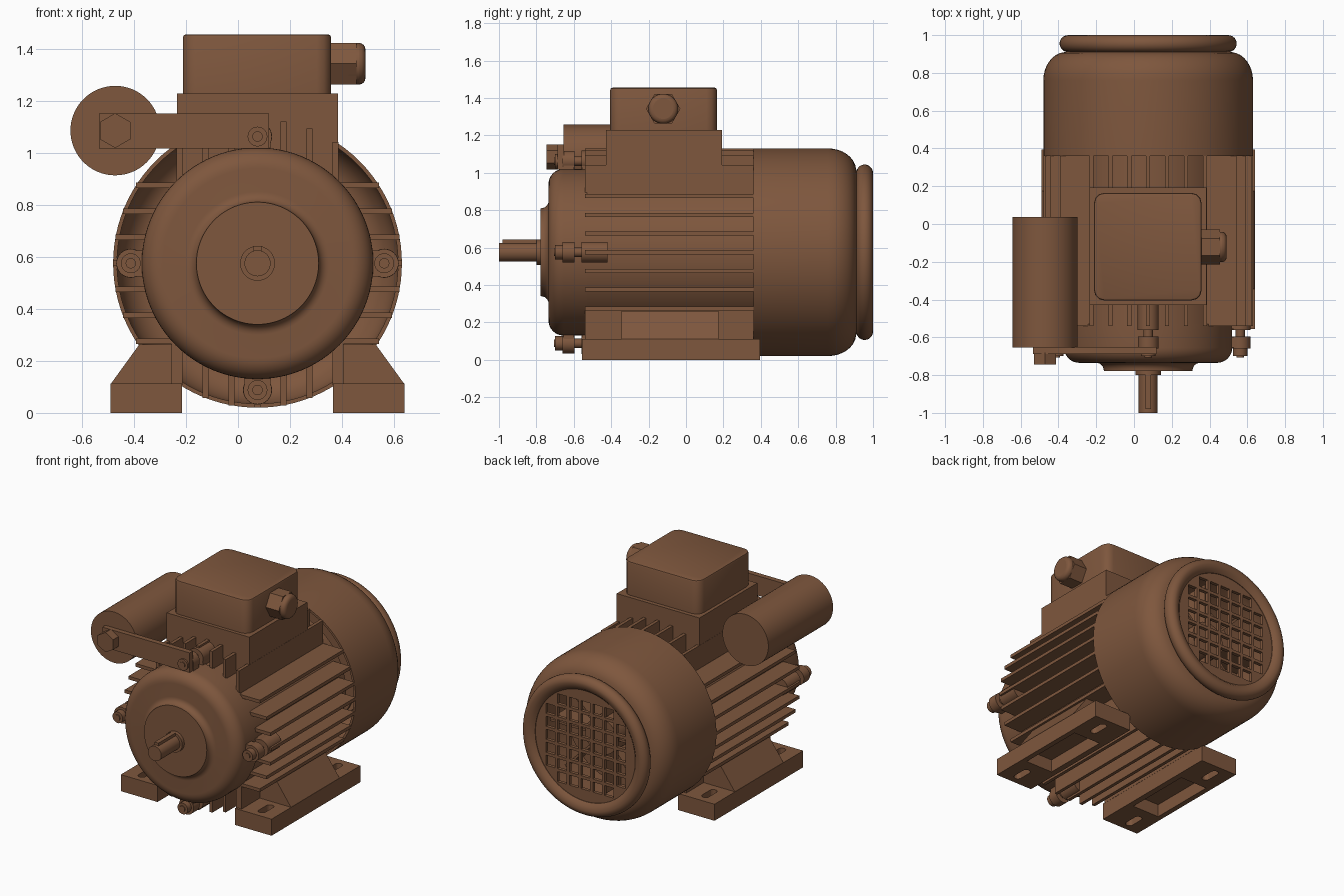
import bpy, bmesh, math
from math import sin, cos, pi, radians

if "Cube" in bpy.data.objects:
    bpy.data.objects.remove(bpy.data.objects["Cube"])

CX, CZ = 0.075, 0.575          # motor axis
brown = bpy.data.materials.new("brown paint")
brown.diffuse_color = (0.21, 0.095, 0.047, 1)
brown.use_nodes = True
brown.node_tree.nodes["Principled BSDF"].inputs["Base Color"].default_value = brown.diffuse_color


def finish(ob, name, smooth=True):
    ob.name = name
    ob.data.materials.clear()
    ob.data.materials.append(brown)
    bpy.ops.object.select_all(action='DESELECT')
    ob.select_set(True)
    bpy.context.view_layer.objects.active = ob
    if smooth:
        bpy.ops.object.shade_smooth_by_angle(angle=radians(35))
    return ob


def from_bm(bm, name, smooth=True):
    bmesh.ops.recalc_face_normals(bm, faces=bm.faces[:])
    me = bpy.data.meshes.new(name)
    bm.to_mesh(me)
    bm.free()
    ob = bpy.data.objects.new(name, me)
    bpy.context.collection.objects.link(ob)
    return finish(ob, name, smooth)


def add_box(bm, x0, x1, y0, y1, z0, z1):
    x0, x1 = min(x0, x1), max(x0, x1)
    vs = bmesh.ops.create_cube(bm, size=1)['verts']
    for v in vs:
        v.co = ((x0, x1)[v.co.x > 0], (y0, y1)[v.co.y > 0], (z0, z1)[v.co.z > 0])


def boxes(name, *dims):
    bm = bmesh.new()
    for d in dims:
        add_box(bm, *d)
    return from_bm(bm, name, False)


def prism(name, pts, y0, y1):
    """Extrude an xz outline along y."""
    bm = bmesh.new()
    a = [bm.verts.new((x, y0, z)) for x, z in pts]
    b = [bm.verts.new((x, y1, z)) for x, z in pts]
    n = len(pts)
    bm.faces.new(a)
    bm.faces.new(b)
    for i in range(n):
        bm.faces.new((a[i], a[(i + 1) % n], b[(i + 1) % n], b[i]))
    return from_bm(bm, name)


def revolve(name, prof, closed=False, n=96, cx=CX, cz=CZ):
    """Spin an (r, y) profile about a y-parallel axis; ends are capped unless closed."""
    bm = bmesh.new()
    rings = [[bm.verts.new((cx + r * cos(2 * pi * i / n), y, cz + r * sin(2 * pi * i / n)))
              for i in range(n)] for r, y in prof]
    pairs = list(zip(rings, rings[1:])) + ([(rings[-1], rings[0])] if closed else [])
    for a, b in pairs:
        for i in range(n):
            j = (i + 1) % n
            bm.faces.new((a[i], a[j], b[j], b[i]))
    if not closed:
        bm.faces.new(rings[0])
        bm.faces.new(rings[-1])
    return from_bm(bm, name)


def arc(cr, cy, rr, ry, a0, a1, n=8):
    return [(cr + rr * cos(radians(a0 + (a1 - a0) * i / n)),
             cy + ry * sin(radians(a0 + (a1 - a0) * i / n))) for i in range(n + 1)]


def cyl(name, x, z, r, y0, y1, n=32):
    bpy.ops.mesh.primitive_cylinder_add(vertices=n, radius=r, depth=y1 - y0,
                                        location=(x, (y0 + y1) / 2, z), rotation=(pi / 2, 0, 0))
    return finish(bpy.context.object, name)


def cut(ob, cutter):
    m = ob.modifiers.new("cut", 'BOOLEAN')
    m.object, m.operation, m.solver = cutter, 'DIFFERENCE', 'EXACT'
    bpy.context.view_layer.objects.active = ob
    bpy.ops.object.modifier_apply(modifier=m.name)
    bpy.data.objects.remove(cutter)


# Stator core and cooling fins clipped to a circle
cyl("stator_core", CX, CZ, 0.44, -0.55, 0.42, 96)
fins = []
for k in range(-3, 4):
    o, t = k * 0.1, 0.011
    reach = math.sqrt(0.555 ** 2 - o * o)
    for s in (-1, 1):
        fins.append((CX + s * 0.25, CX + s * reach, -0.54, 0.36, CZ + o - t, CZ + o + t))
        z = sorted((CZ + s * 0.25, CZ + s * reach))
        fins.append((CX + o - t, CX + o + t, -0.54, 0.36, z[0], z[1]))
boxes("cooling_fins", *fins)

# Front end bell with raised hub
revolve("front_end_bell", [(0.445, -0.53)] + arc(0.365, -0.655, 0.08, 0.08, 0, -90)
        + arc(0.275, -0.775, 0.04, 0.04, 90, 180, 6) + [(0.235, -0.777)])

# Shaft, collar and key
cyl("shaft_collar", CX, CZ, 0.067, -0.80, -0.75)
cyl("drive_shaft", CX, CZ, 0.05, -1.0, -0.75)
boxes("shaft_key", (CX - 0.015, CX + 0.015, -0.98, -0.80, 0.59, 0.642))

# Hollow fan cover with rounded shoulder and rear ring
revolve("fan_cover", [(0.555, 0.36)] + arc(0.435, 0.76, 0.12, 0.15, 0, 85)
        + arc(0.423, 0.955, 0.046, 0.045, -75, 90, 10)
        + [(0.395, 0.992), (0.375, 0.972), (0.375, 0.955), (0.42, 0.90)]
        + arc(0.42, 0.75, 0.12, 0.15, 80, 0) + [(0.54, 0.36)], closed=True)

# Rear grille: disc pierced by a grid of square holes
grille = cyl("rear_grille", CX, CZ, 0.385, 0.945, 0.968, 64)
P, H = 0.088, 0.034
cut(grille, boxes("grille_cutter", *[
    (CX + i * P - H, CX + i * P + H, 0.9, 1.05, CZ + j * P - H, CZ + j * P + H)
    for i in range(-3, 4) for j in range(-3, 4) if i * i + j * j < 18]))

# Cooling fan behind the grille
cyl("fan_hub", CX, CZ, 0.12, 0.40, 0.80)
cyl("fan_disc", CX, CZ, 0.40, 0.58, 0.60, 48)
bm = bmesh.new()
add_box(bm, 0.1, 0.40, 0.60, 0.78, -0.008, 0.008)
bmesh.ops.spin(bm, geom=bm.verts[:] + bm.edges[:] + bm.faces[:], cent=(0, 0, 0), axis=(0, 1, 0),
               angle=2 * pi * 7 / 8, steps=7, use_duplicate=True)
bmesh.ops.translate(bm, verts=bm.verts[:], vec=(CX, 0, CZ))
from_bm(bm, "fan_blades", False)

# Four tie bolts: body lug, stud, bell ear, washer ring and head
for i, side in enumerate(("right", "top", "left", "bottom")):
    a = i * pi / 2
    ux, uz = round(cos(a)), round(sin(a))
    x, z = CX + 0.487 * ux, CZ + 0.487 * uz
    cyl(side + "_body_lug", x, z, 0.056, -0.56, -0.42)
    cyl(side + "_stud", x, z, 0.025, -0.65, -0.5, 16)
    cyl(side + "_bell_ear", x, z, 0.055, -0.66, -0.595)
    cyl(side + "_bolt_head", x, z, 0.038, -0.70, -0.65, 24)
    cyl(side + "_bolt_tip", x, z, 0.02, -0.706, -0.69, 16)
    for part, y0, y1 in (("ear", -0.655, -0.598), ("lug", -0.555, -0.42)):
        xs = sorted((CX + 0.38 * ux + 0.05 * uz, x - 0.05 * uz))
        zs = sorted((CZ + 0.38 * uz + 0.05 * ux, z - 0.05 * ux))
        boxes(side + "_" + part + "_bridge", (xs[0], xs[1], y0, y1, zs[0], zs[1]))

# Feet, mirrored about the motor axis
for s, side in ((-1, "left"), (1, "right")):
    X = lambda d: CX + s * d
    foot = boxes(side + "_foot", (X(0.29), X(0.565), -0.555, 0.395, 0, 0.112))
    for yc in (-0.45, 0.285):
        slot = boxes("slot_cutter", (X(0.425), X(0.475), yc - 0.065, yc + 0.065, -0.1, 0.2))
        bm = bmesh.new()
        bm.from_mesh(slot.data)
        up = [e for e in bm.edges if abs(e.verts[0].co.z - e.verts[1].co.z) > 0.1]
        bmesh.ops.bevel(bm, geom=up, offset=0.024, segments=4, profile=0.5, affect='EDGES')
        bm.to_mesh(slot.data)
        bm.free()
        cut(foot, slot)
    cut(foot, boxes("recess_cutter", (X(0.33), X(0.53), -0.31, 0.15, -0.1, 0.085)))
    prism(side + "_foot_web", [(X(0.30), 0.10), (X(0.565), 0.11), (X(0.455), 0.262), (X(0.30), 0.262)],
          -0.345, 0.175)
    boxes(side + "_foot_wall", (X(0.29), X(0.33), -0.54, 0.36, 0.10, 0.264))

# Terminal box: base block and chamfered lid
boxes("terminal_base", (-0.235, 0.385, -0.428, 0.192, 0.85, 1.228))
bm = bmesh.new()
add_box(bm, -0.212, 0.358, -0.405, 0.165, 1.22, 1.455)
up = [e for e in bm.edges if abs(e.verts[0].co.z - e.verts[1].co.z) > 0.1]
bmesh.ops.bevel(bm, geom=up, offset=0.055, segments=3, profile=0.5, affect='EDGES')
rim = [e for e in bm.edges if min(v.co.z for v in e.verts) > 1.45]
bmesh.ops.bevel(bm, geom=rim, offset=0.012, segments=2, profile=0.5, affect='EDGES')
from_bm(bm, "terminal_lid")

# Cable gland on the right of the terminal box
for name, n, r, x0, x1 in (("gland_nut", 6, 0.092, 0.34, 0.455), ("gland_cap", 32, 0.08, 0.40, 0.49)):
    bpy.ops.mesh.primitive_cylinder_add(vertices=n, radius=r, depth=x1 - x0,
                                        location=((x0 + x1) / 2, -0.122, 1.342), rotation=(0, pi / 2, 0))
    ob = finish(bpy.context.object, name)
    if n == 32:
        b = ob.modifiers.new("round", 'BEVEL')
        b.width, b.segments = 0.025, 4

# Capacitor can, its strap and nut
cyl("capacitor", -0.472, 1.085, 0.172, -0.655, 0.038, 64)
boxes("capacitor_strap", (-0.535, 0.12, -0.688, -0.652, 1.017, 1.15))
cyl("capacitor_nut", -0.472, 1.085, 0.067, -0.745, -0.68, 6)
